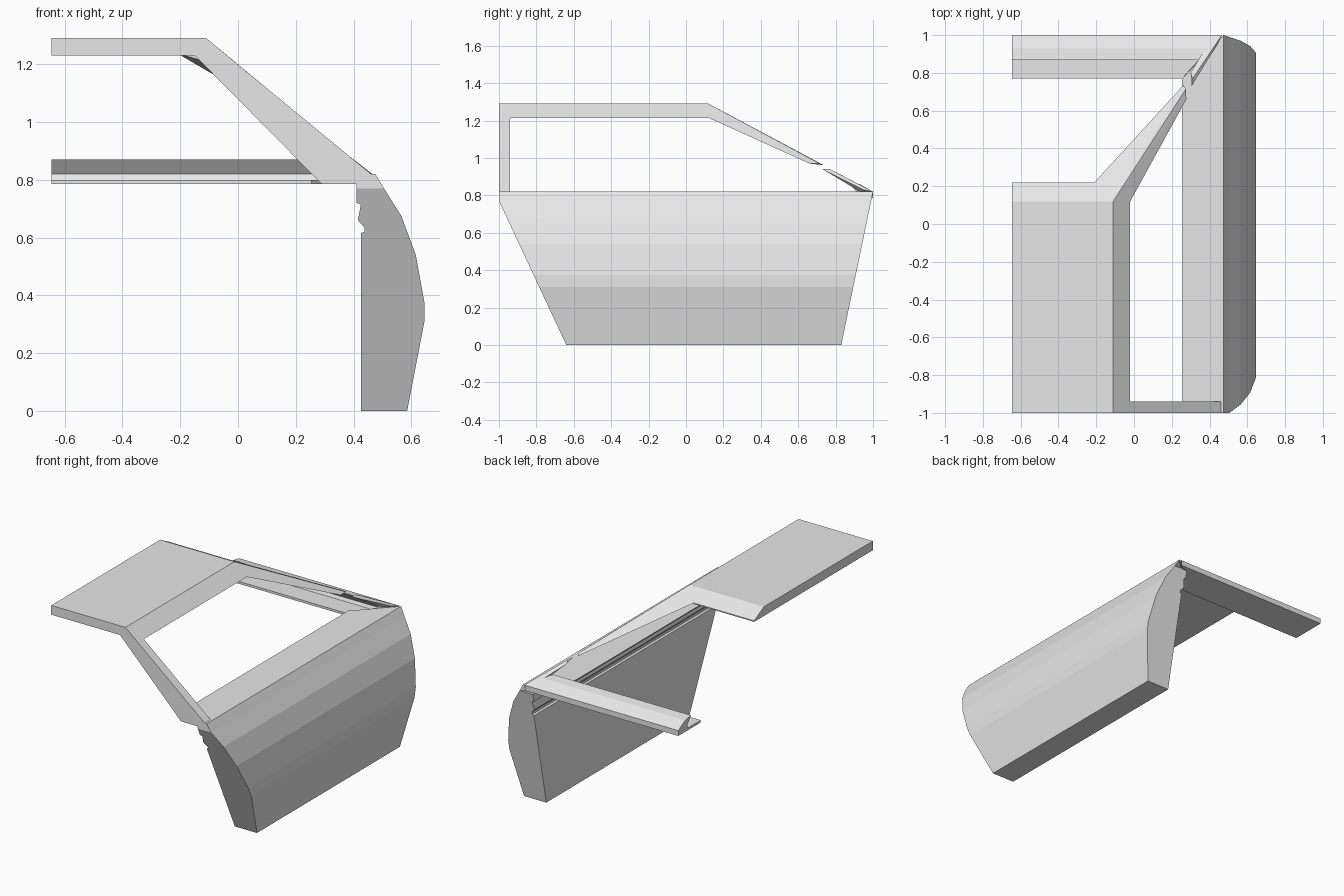
import bpy, bmesh

if "Cube" in bpy.data.objects:
    bpy.data.objects.remove(bpy.data.objects["Cube"])

grey = bpy.data.materials.new("plain_grey")
grey.diffuse_color = (0.8, 0.8, 0.8, 1)
grey.use_nodes = True
grey.node_tree.nodes["Principled BSDF"].inputs["Base Color"].default_value = grey.diffuse_color


def finish(name, bm):
    bmesh.ops.recalc_face_normals(bm, faces=bm.faces)
    me = bpy.data.meshes.new(name)
    bm.to_mesh(me)
    bm.free()
    me.materials.append(grey)
    ob = bpy.data.objects.new(name, me)
    bpy.context.collection.objects.link(ob)


def loft(name, ring_a, ring_b):
    """Closed solid between two matching outlines."""
    bm = bmesh.new()
    a = [bm.verts.new(p) for p in ring_a]
    b = [bm.verts.new(p) for p in ring_b]
    n = len(a)
    bm.faces.new(a)
    bm.faces.new(b[::-1])
    for i in range(n):
        j = (i + 1) % n
        bm.faces.new((a[i], b[i], b[j], a[j]))
    finish(name, bm)


def along_y(name, profile, front, back):
    """Extrude an x-z profile; each end position is a function of x and z."""
    loft(name, [(x, front(x, z), z) for x, z in profile],
         [(x, back(x, z), z) for x, z in profile])


def hull(name, points):
    bm = bmesh.new()
    for p in points:
        bm.verts.new(p)
    res = bmesh.ops.convex_hull(bm, input=bm.verts)
    junk = [g for g in res["geom_interior"] if isinstance(g, bmesh.types.BMVert)]
    bmesh.ops.delete(bm, geom=junk, context='VERTS')
    bmesh.ops.dissolve_limit(bm, angle_limit=0.01, verts=bm.verts, edges=bm.edges)
    finish(name, bm)


# Lower door body: curved outside, flat inside with a small groove, raked ends
along_y("door_body",
        [(.425, 0), (.585, 0), (.645, .31), (.645, .375), (.615, .54),
         (.565, .675), (.505, .77), (.41, .77), (.41, .72), (.425, .715),
         (.415, .66), (.437, .635), (.437, .62), (.425, .615)],
        lambda x, z: -1 + (.77 - z) * .36 / .77,
        lambda x, z: .83 + z * .17 / .82)

# Window sill on top of the door, cut diagonally at the windshield corner
along_y("window_sill",
        [(.41, .77), (.505, .77), (.475, .82), (.255, .82), (.29, .785), (.41, .785)],
        lambda x, z: -1,
        lambda x, z: min(.83 + z * .17 / .82, .77 + (x - .255) * 1.12))

# Roof slab with the upper side rail
along_y("roof",
        [(-.645, 1.29), (-.11, 1.29), (-.02, 1.215), (-.135, 1.215),
         (-.15, 1.23), (-.645, 1.23)],
        lambda x, z: -1, lambda x, z: .12)

# Tapered windshield header
hull("windshield_header",
     [(-.645, .12, 1.29), (-.11, .12, 1.29), (-.645, .12, 1.23), (-.15, .12, 1.23),
      (-.645, .22, 1.237), (-.21, .22, 1.237), (-.645, .22, 1.23), (-.21, .22, 1.23)])

# Post at the other end of the side window
along_y("window_post",
        [(-.02, 1.215), (.46, .82), (.255, .82), (-.135, 1.215)],
        lambda x, z: -1, lambda x, z: -.94)

# Windshield pillar, split by a narrow gap
hull("upper_pillar",
     [(-.11, .12, 1.29), (-.21, .22, 1.237), (-.02, .12, 1.215), (-.02, .20, 1.215),
      (-.135, .12, 1.215), (.275, .715, .97), (.262, .735, .962), (.277, .66, .97)])
hull("lower_pillar",
     [(.31, .77, .94), (.305, .73, .94), (.30, .80, .925), (.465, 1, .82),
      (.44, .95, .83), (.42, 1, .82), (.40, .93, .82)])

# Cowl bar below the windshield, with an undercut lip
cowl = [(1, .785), (1, .82), (.93, .86), (.87, .87), (.91, .82), (.90, .80),
        (.77, .80), (.77, .785)]
loft("cowl_bar", [(-.645, y, z) for y, z in cowl],
     [(.255 + (y - .77) * .89, y, z) for y, z in cowl])
